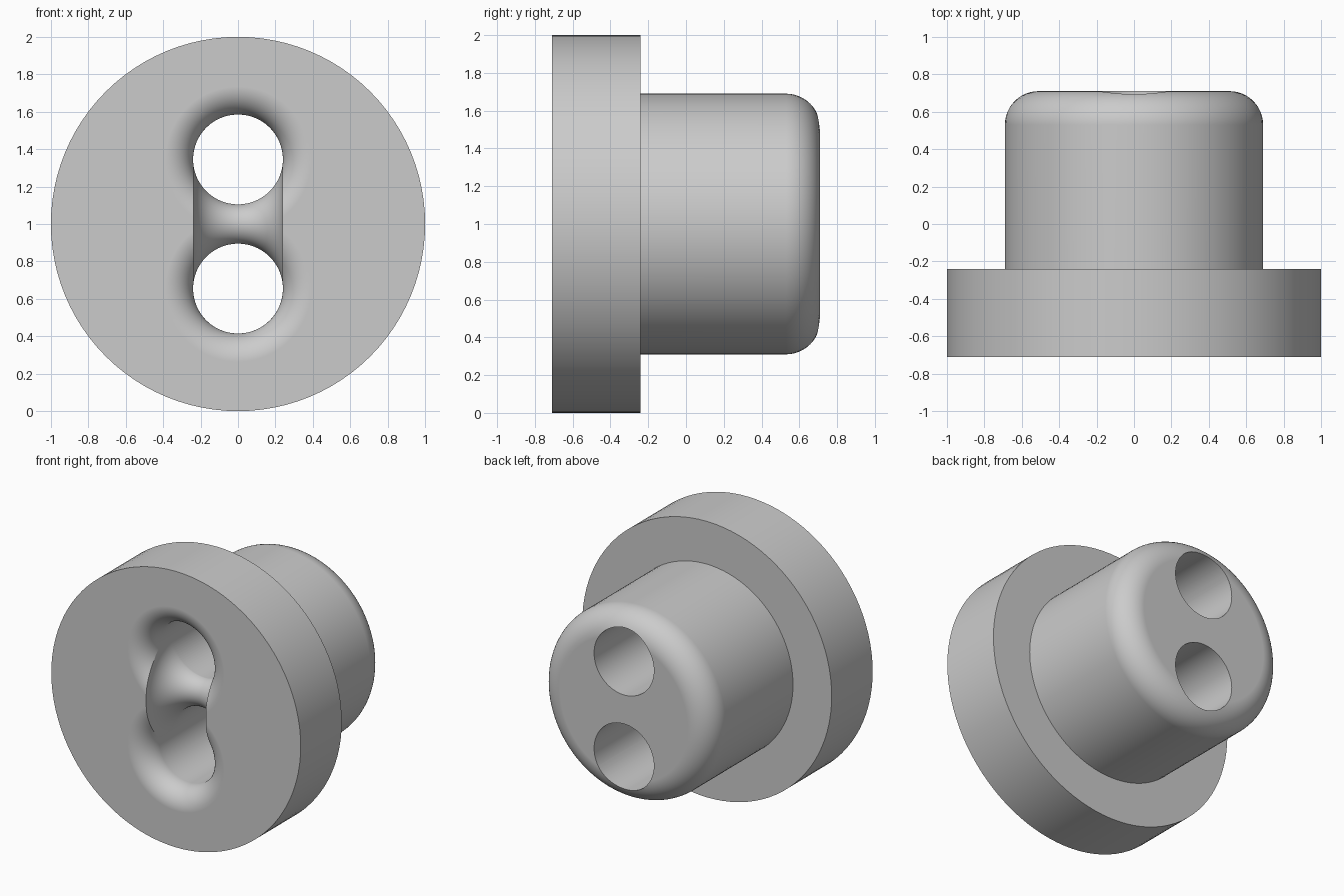
import bpy, bmesh
from math import sin, cos, pi, radians
from mathutils import Vector

if "Cube" in bpy.data.objects:
    bpy.data.objects.remove(bpy.data.objects["Cube"])

FRONT, STEP, BACK = -0.71, -0.24, 0.71
HOLE_R, OFFSET, FLARE = 0.24, 0.345, 0.15
SEGS = 96

grey = bpy.data.materials.new("plain grey")
grey.use_nodes = True
grey.diffuse_color = (0.6, 0.6, 0.6, 1)
grey.node_tree.nodes["Principled BSDF"].inputs["Base Color"].default_value = grey.diffuse_color


def loft(name, rings):
    """Closed solid through a list of vertex rings, capped at both ends."""
    bm = bmesh.new()
    loops = [[bm.verts.new(p) for p in ring] for ring in rings]
    for a, b in zip(loops, loops[1:]):
        for i in range(len(a)):
            j = (i + 1) % len(a)
            bm.faces.new((a[i], a[j], b[j], b[i]))
    bm.faces.new(loops[0])
    bm.faces.new(loops[-1])
    bmesh.ops.recalc_face_normals(bm, faces=bm.faces)
    mesh = bpy.data.meshes.new(name)
    bm.to_mesh(mesh)
    bm.free()
    mesh.materials.append(grey)
    ob = bpy.data.objects.new(name, mesh)
    bpy.context.collection.objects.link(ob)
    return ob


def lathe(name, profile, z):
    """Turn a (radius, y) profile about a line parallel to y."""
    return loft(name, [[(r * cos(2 * pi * i / SEGS), y, z + r * sin(2 * pi * i / SEGS))
                        for i in range(SEGS)] for r, y in profile])


# Flanged plug with a rounded back rim
R, F = 0.69, 0.18
rim = [(R - F + F * cos(a), BACK - F + F * sin(a))
       for a in (pi / 2 * i / 12 for i in range(13))]
plug = lathe("flanged_plug", [(1, FRONT), (1, STEP), (R, STEP)] + rim, 1)

# Two through holes with flared front mouths
mouth = [(HOLE_R + FLARE * (1 - sin(a)), FRONT + FLARE * (1 - cos(a)))
         for a in (pi / 2 * i / 14 for i in range(15))]
bore = [(HOLE_R + FLARE, FRONT - 0.1)] + mouth + [(HOLE_R, BACK + 0.1)]
cutters = [lathe("hole_cutter", bore, 1 + s * OFFSET) for s in (1, -1)]

# Curved channel joining the holes: half a ring bent towards the front
tube, bend_y = HOLE_R - 0.001, FRONT + OFFSET
rings = []
for k in range(33):
    t = pi * k / 32
    out = Vector((0, -sin(t), cos(t)))
    rings.append([Vector((0, bend_y, 1)) + out * (OFFSET + tube * sin(u))
                  + Vector((tube * cos(u), 0, 0))
                  for u in (2 * pi * i / SEGS for i in range(SEGS))])
cutters.append(loft("channel_cutter", rings))

# Cut the holes and channel
bpy.context.view_layer.objects.active = plug
plug.select_set(True)
for cutter in cutters:
    cutter.hide_render = True
    mod = plug.modifiers.new("cut", 'BOOLEAN')
    mod.operation, mod.solver, mod.object = 'DIFFERENCE', 'EXACT', cutter
    bpy.ops.object.modifier_apply(modifier=mod.name)
    bpy.data.objects.remove(cutter)

# Smooth surfaces with crisp edges
bpy.ops.object.shade_smooth_by_angle(angle=radians(30))
weighted = plug.modifiers.new("even shading", 'WEIGHTED_NORMAL')
weighted.keep_sharp = True
